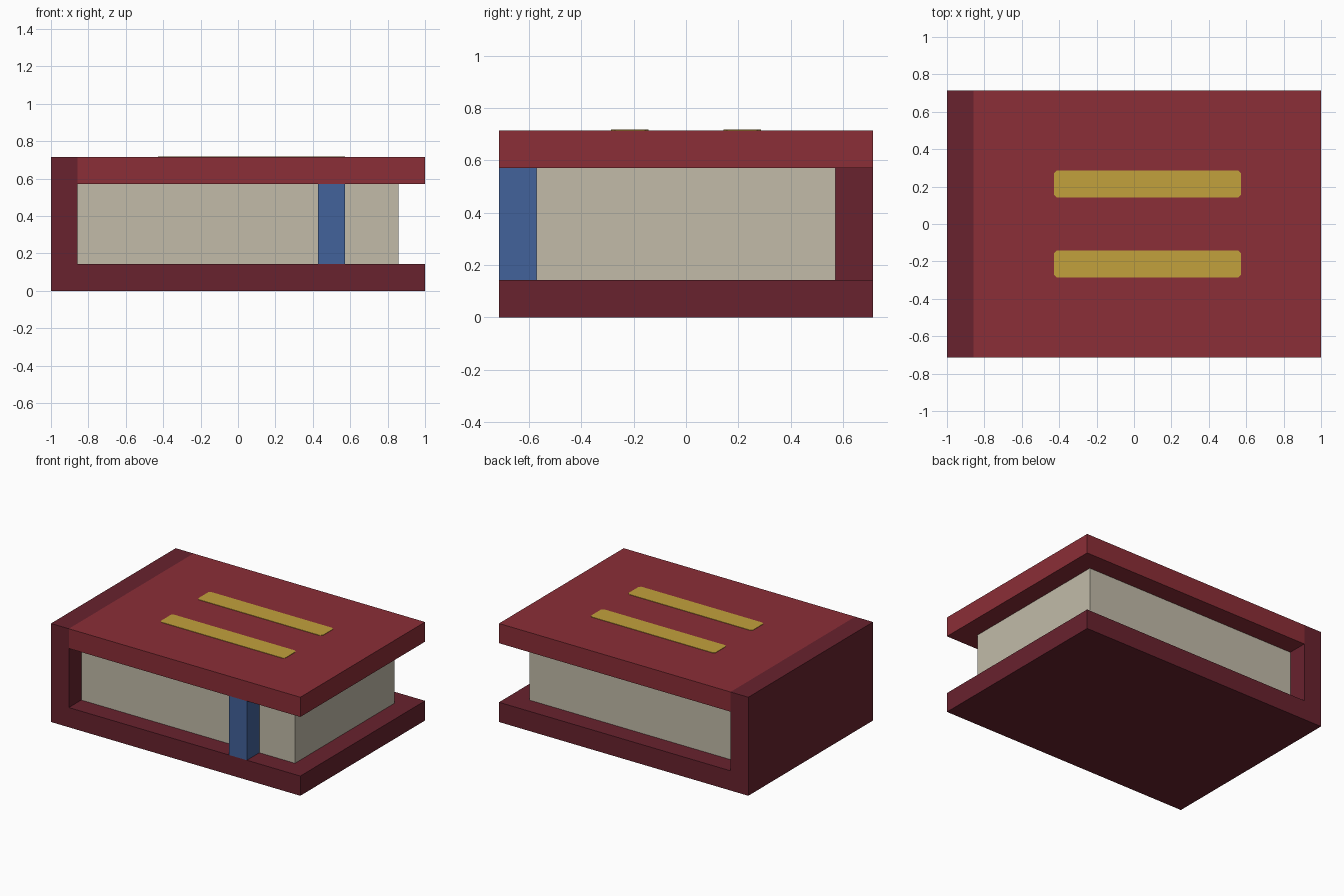
import bpy
import bmesh

if "Cube" in bpy.data.objects:
    bpy.data.objects.remove(bpy.data.objects["Cube"], do_unlink=True)

U = 1 / 7  # board thickness, the module for every size


def srgb(r, g, b):
    lin = [(c / 255 / 12.92) if c < 10 else ((c / 255 + 0.055) / 1.055) ** 2.4 for c in (r, g, b)]
    return (*lin, 1.0)


def material(name, rgb):
    m = bpy.data.materials.new(name)
    m.use_nodes = True
    m.diffuse_color = srgb(*rgb)
    bsdf = next(n for n in m.node_tree.nodes if n.type == 'BSDF_PRINCIPLED')
    bsdf.inputs["Base Color"].default_value = srgb(*rgb)
    bsdf.inputs["Roughness"].default_value = 0.8
    return m


red = material("cover red", (139, 46, 55))
dark_red = material("spine dark red", (104, 34, 46))
paper = material("paper beige", (194, 187, 169))
blue = material("ribbon blue", (66, 98, 155))
gold = material("title gold", (194, 161, 60))


def prism(name, profile, axis, lo, hi, mat):
    """Extrude a closed 2D profile along y (x,z profile) or z (x,y profile)."""
    bm = bmesh.new()
    place = (lambda a, b: (a, lo, b)) if axis == 'y' else (lambda a, b: (a, b, lo))
    face = bm.faces.new([bm.verts.new(place(a, b)) for a, b in profile])
    new = bmesh.ops.extrude_face_region(bm, geom=[face])["geom"]
    shift = (0, hi - lo, 0) if axis == 'y' else (0, 0, hi - lo)
    bmesh.ops.translate(bm, vec=shift, verts=[v for v in new if isinstance(v, bmesh.types.BMVert)])
    bmesh.ops.recalc_face_normals(bm, faces=bm.faces)
    mesh = bpy.data.meshes.new(name)
    bm.to_mesh(mesh)
    bm.free()
    mesh.materials.append(mat)
    ob = bpy.data.objects.new(name, mesh)
    bpy.context.collection.objects.link(ob)
    return ob


def box(name, x0, x1, y0, y1, z0, z1, mat):
    return prism(name, [(x0, y0), (x1, y0), (x1, y1), (x0, y1)], 'z', z0, z1, mat)


# Back cover and spine form one L-shaped piece
prism("spine_and_back_cover",
      [(-1, 0), (1, 0), (1, U), (-6 * U, U), (-6 * U, 5 * U), (-1, 5 * U)],
      'y', -5 * U, 5 * U, dark_red)

# Front cover board
box("front_cover", -6 * U, 1, -5 * U, 5 * U, 4 * U, 5 * U, red)

# Page block, set back from the cover edges
box("pages", -6 * U, 6 * U, -4 * U, 4 * U, U, 4 * U, paper)

# Bookmark ribbon in front of the pages
box("bookmark", 3 * U, 4 * U, -5 * U, -4 * U, U, 4 * U, blue)

# Two title bars with clipped corners, laid on the front cover
C = 0.014
for name, y0 in (("title_bar_lower", -2 * U), ("title_bar_upper", U)):
    x0, x1, y1 = -3 * U, 4 * U, y0 + U
    prism(name,
          [(x0 + C, y0), (x1 - C, y0), (x1, y0 + C), (x1, y1 - C),
           (x1 - C, y1), (x0 + C, y1), (x0, y1 - C), (x0, y0 + C)],
          'z', 5 * U - 0.001, 5 * U + 0.003, gold)
